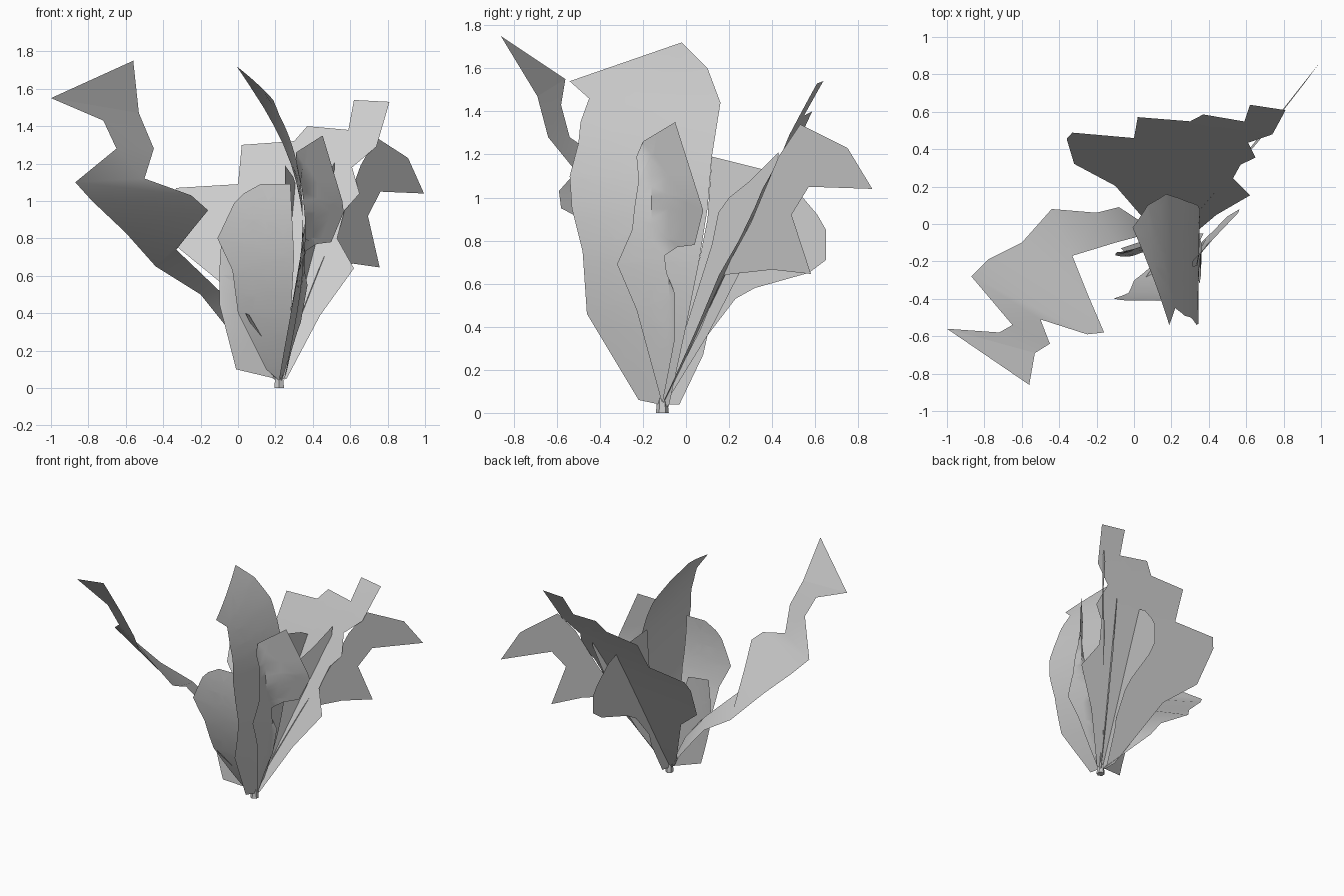
import bpy, bmesh
from mathutils import Vector


def finish(name, bm):
    mesh = bpy.data.meshes.new(name)
    bm.to_mesh(mesh)
    bm.free()
    ob = bpy.data.objects.new(name, mesh)
    bpy.context.collection.objects.link(ob)
    bpy.ops.object.select_all(action='DESELECT')
    ob.select_set(True)
    bpy.context.view_layer.objects.active = ob
    bpy.ops.object.shade_smooth_by_angle(angle=0.6)
    return ob


def leaf(name, outline, place):
    """Cut a flat outline into a grid, then bend it into place."""
    bm = bmesh.new()
    face = bm.faces.new([bm.verts.new((u, 0, v)) for u, v in outline])
    face.normal_update()
    bmesh.ops.triangulate(bm, faces=[face])
    cuts = [((0, 0, .1 * i), (0, 0, 1)) for i in range(1, 18)]
    cuts += [((.08 * i, 0, 0), (1, 0, 0)) for i in range(-7, 11)]
    for co, no in cuts:
        geom = bm.verts[:] + bm.edges[:] + bm.faces[:]
        bmesh.ops.bisect_plane(bm, geom=geom, dist=1e-5, plane_co=co, plane_no=no)
    for v in bm.verts:
        v.co = Vector(place(v.co.x, v.co.z))
    return finish(name, bm)


def ribbon(name, left, right):
    """Leaf made from matching points on its two edges."""
    bm = bmesh.new()
    a = [bm.verts.new(p) for p in left]
    b = [bm.verts.new(p) for p in right]
    for i in range(len(a) - 1):
        bm.faces.new((a[i], b[i], b[i + 1], a[i + 1]))
    return finish(name, bm)


def centre_x(y, z):
    """Bend of the centre leaf, shared by the leaf that rests on it."""
    return .21 + .25 * z - .122 * z ** 3 - .18 * (z - .9) * (y + .2)


# long drooping leaf on the left
ribbon("left_leaf",
       [(.21, -.10, .04), (-.08, .09, .35), (-.20, .06, .50), (-.44, .08, .65),
        (-.60, -.10, .83), (-.78, -.19, 1.0), (-.87, -.28, 1.10),
        (-.65, -.54, 1.28), (-.72, -.58, 1.43), (-1.0, -.56, 1.55)],
       [(.22, -.11, .03), (.05, -.06, .33), (-.10, -.10, .52), (-.33, -.17, .74),
        (-.25, -.37, .84), (-.16, -.58, .95), (-.25, -.59, 1.03),
        (-.50, -.51, 1.12), (-.45, -.64, 1.28), (-.53, -.69, 1.47)])
ribbon("left_leaf_tip",
       [(-1.0, -.56, 1.55), (-.56, -.86, 1.75)],
       [(-.53, -.69, 1.47), (-.545, -.775, 1.61)])

# wide leaf at the back
leaf("back_leaf",
     [(.20, .04), (.26, .05), (.44, .39), (.62, .64), (.53, .80), (.57, .95),
      (.65, 1.04), (.61, 1.18), (.74, 1.29), (.81, 1.53), (.62, 1.54),
      (.59, 1.38), (.37, 1.40), (.30, 1.32), (.02, 1.30), (0, 1.09),
      (-.33, 1.07), (-.36, 1.0), (-.32, .75), (-.10, .57), (.13, .10)],
     lambda x, z: (x, -.10 + .55 * z - .03 * z * z * (1.6 - z) - .02 * z - .12 * x, z))

# tall centre leaf, curling over at the top
leaf("centre_leaf",
     [(-.08, .03), (-.22, .06), (-.46, .46), (-.48, .75), (-.53, .95),
      (-.54, 1.1), (-.50, 1.25), (-.49, 1.35), (-.45, 1.46), (-.54, 1.54),
      (-.02, 1.72), (.10, 1.60), (.16, 1.44), (.12, 1.19), (.10, .95),
      (.06, .7), (0, .4)],
     lambda y, z: (centre_x(y, z), y, z))

# diagonal leaf resting on the centre leaf
leaf("front_right_leaf",
     [(-.11, .04), (-.23, .48), (-.32, .69), (-.25, .85), (-.24, .95),
      (-.22, 1.08), (-.23, 1.19), (-.20, 1.26), (-.05, 1.35), (.08, .94),
      (.04, .78), (-.04, .77), (-.10, .73), (-.09, .65), (-.05, .55), (-.05, .35)],
     lambda y, z: (max(.5 + .95 * y - .18 * max(0, 1 - z),
                       centre_x(y, min(z, 1.2)) + .012), y, z))

# rounded leaf at the front left
leaf("front_left_leaf",
     [(.22, .04), (.15, .1), (.0, .40), (-.03, .63), (-.11, .80), (-.02, .99),
      (.03, 1.04), (.12, 1.09), (.28, 1.09), (.30, .7), (.28, .35)],
     lambda x, z: (x, -.11 - .60 * z + .30 * z * z, z))

# short broad leaf behind it
leaf("short_leaf",
     [(.20, .05), (-.01, .10), (-.10, .45), (-.10, .62), (-.09, .78),
      (.06, .78), (.15, .45)],
     lambda x, z: (x, -.19 + .05 * z + .35 * max(0, x + .05), z))

# pointed leaf reaching to the back right, behind the wide leaf
leaf("far_right_leaf",
     [(-.11, .04), (.07, .39), (.17, .64), (.40, .665), (.58, .645), (.49, .92),
      (.57, 1.05), (.865, 1.04), (.75, 1.23), (.53, 1.34), (.43, 1.19),
      (.30, .88), (.19, .68), (.06, .40)],
     lambda y, z: (.31 + .79 * y + .03 * (z - 1), y, z))

# slim leaf edge-on in front of the wide leaf
leaf("slim_leaf",
     [(-.11, .04), (-.06, .10), (.10, .36), (.30, .75), (.42, 1.10), (.43, 1.21),
      (.30, 1.08), (.20, 1.0), (.15, .93), (.12, .78), (.0, .40)],
     lambda y, z: (.22 + .55 * (y + .11), y, z))

# upright leaf running straight back
leaf("rear_leaf",
     [(-.10, .04), (-.03, .04), (.08, .27), (.10, .36), (.23, .53), (.32, .58),
      (.57, .65), (.65, .71), (.65, .85), (.61, .92), (.50, 1.05), (.36, 1.13),
      (.12, 1.19), (.10, .90), (.03, .55)],
     lambda y, z: (.23 + .18 * y, y, z))

# two narrow young leaves
ribbon("young_leaf_a",
       [(.17, -.10, .07), (.02, -.10, .36), (-.07, -.13, .50)],
       [(.19, -.11, .07), (.07, -.14, .33), (-.05, -.15, .48)])
ribbon("young_leaf_b",
       [(.19, -.12, .06), (.10, -.23, .28), (.04, -.32, .40)],
       [(.21, -.12, .06), (.13, -.25, .27), (.06, -.33, .39)])

# stubby stem
bm = bmesh.new()
bmesh.ops.create_cone(bm, cap_ends=True, segments=6, radius1=.03, radius2=.022, depth=.08)
bmesh.ops.translate(bm, verts=bm.verts, vec=(.22, -.11, .04))
finish("stem", bm)
